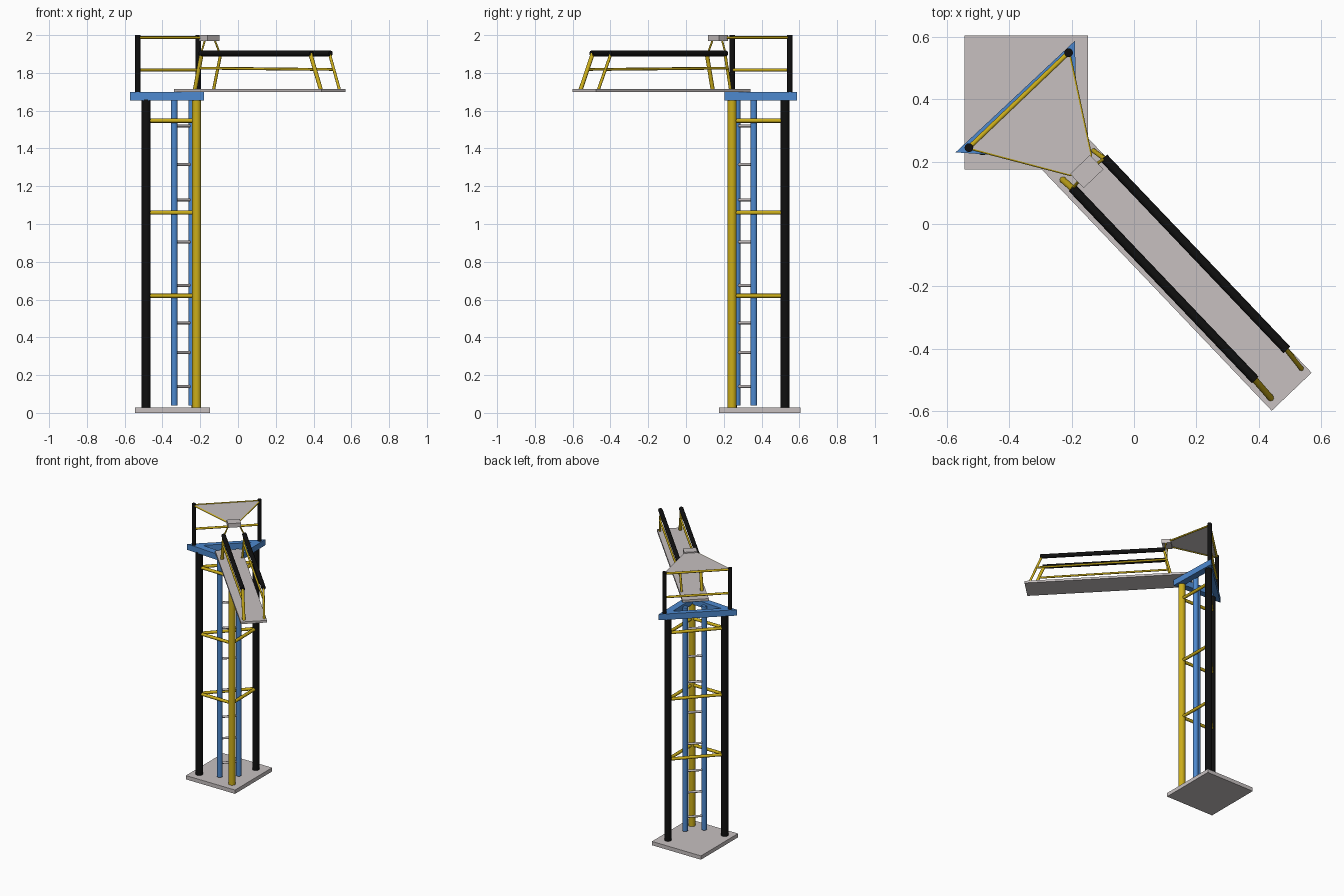
import bpy, bmesh
from mathutils import Vector

if "Cube" in bpy.data.objects:
    bpy.data.objects.remove(bpy.data.objects["Cube"])


def material(name, rgb):
    m = bpy.data.materials.new(name)
    m.diffuse_color = (*rgb, 1)
    m.use_nodes = True
    m.node_tree.nodes["Principled BSDF"].inputs["Base Color"].default_value = m.diffuse_color
    return m


BLACK = material("black", (0.005, 0.005, 0.005))
YELLOW = material("yellow", (0.6, 0.42, 0.01))
BLUE = material("blue", (0.075, 0.25, 0.62))
GREY = material("pale grey", (0.57, 0.53, 0.53))

# Tower axis: u runs along the walkway, v across it
M = Vector((-0.37, 0.3975, 0))
U = Vector((0.69, -0.724, 0))
V = Vector((0.724, 0.69, 0))


def loc(u, v, z):
    return M + U * u + V * v + Vector((0, 0, z))


def finish(name, bm, mat):
    bmesh.ops.recalc_face_normals(bm, faces=bm.faces)
    me = bpy.data.meshes.new(name)
    bm.to_mesh(me)
    bm.free()
    me.materials.append(mat)
    ob = bpy.data.objects.new(name, me)
    bpy.context.collection.objects.link(ob)
    return ob


def tube(name, a, b, r, mat, sides=16):
    a, b = Vector(a), Vector(b)
    bm = bmesh.new()
    bmesh.ops.create_cone(bm, cap_ends=True, segments=sides, radius1=r, radius2=r,
                          depth=(b - a).length)
    q = (b - a).to_track_quat('Z', 'Y')
    for v in bm.verts:
        v.co = q @ v.co + (a + b) / 2
    for f in bm.faces:
        f.smooth = len(f.verts) == 4
    for e in bm.edges:
        if any(len(f.verts) != 4 for f in e.link_faces):
            e.smooth = False
    return finish(name, bm, mat)


def slab(name, points, z0, z1, mat):
    bm = bmesh.new()
    face = bm.faces.new([bm.verts.new((p[0], p[1], z0)) for p in points])
    new = bmesh.ops.extrude_face_region(bm, geom=[face])["geom"]
    for v in new:
        if isinstance(v, bmesh.types.BMVert):
            v.co.z = z1
    return finish(name, bm, mat)


def local_slab(name, uv, z0, z1, mat):
    return slab(name, [loc(u, v, 0) for u, v in uv], z0, z1, mat)


# Base plate
slab("base_plate", [(-0.545, 0.175), (-0.147, 0.175), (-0.147, 0.605), (-0.545, 0.605)],
     0, 0.028, GREY)

# Three lower posts and their triangular bracing
posts = [(-0.486, 0.245), (-0.219, 0.244), (-0.222, 0.524)]
for i, (p, mat) in enumerate(zip(posts, (BLACK, YELLOW, BLACK))):
    tube(f"tower_post_{i}", (*p, 0.025), (*p, 1.66), 0.024, mat)
for z in (0.62, 1.06, 1.547):
    for i in range(3):
        tube("tower_brace", (*posts[i], z), (*posts[(i + 1) % 3], z), 0.011, YELLOW, 10)

# Ladder
for s in (-1, 1):
    tube("ladder_rail", loc(0.114, s * 0.064, 0.04), loc(0.114, s * 0.064, 1.68), 0.018, BLUE)
for z in (0.14, 0.32, 0.477, 0.675, 0.905, 1.128, 1.315, 1.52):
    tube("ladder_rung", loc(0.114, -0.064, z), loc(0.114, 0.064, z), 0.008, GREY, 10)

# Triangular deck frame: three beams around an open hatch
outer = [Vector((-0.573, 0.23)), Vector((-0.18, 0.203)), Vector((-0.19, 0.588))]
centre = sum(outer, Vector((0, 0))) / 3
inner = [centre + (p - centre) * 0.62 for p in outer]
for i in range(3):
    j = (i + 1) % 3
    slab("deck_beam", [outer[i], outer[j], inner[j], inner[i]], 1.655, 1.698, BLUE)

# Upper posts and back guard rails
for s in (-1, 1):
    tube("canopy_post", loc(0, s * 0.221, 1.69), loc(0, s * 0.221, 2.0), 0.014, BLACK)
for z in (1.815, 1.988):
    tube("back_guard_rail", loc(0, -0.221, z), loc(0, 0.221, z), 0.008, YELLOW, 10)

# Canopy: tapering sheet, edge rods and end block
local_slab("canopy_sheet", [(0, -0.221), (0.295, -0.04), (0.295, 0.04), (0, 0.221)],
           1.985, 1.992, GREY)
local_slab("canopy_end_block", [(0.285, -0.044), (0.348, -0.044), (0.348, 0.044),
                                (0.285, 0.044)], 1.97, 2.0, GREY)
for s in (-1, 1):
    tube("canopy_edge_rod", loc(0, s * 0.221, 1.986), loc(0.29, s * 0.042, 1.986),
         0.006, YELLOW, 10)
    tube("canopy_strut", loc(0.32, s * 0.035, 1.975), loc(0.325, s * 0.07, 1.9),
         0.005, YELLOW, 10)

# Walkway plank
local_slab("walkway", [(0.149, -0.1), (1.282, -0.1), (1.282, 0.077), (0.149, 0.077)],
           1.698, 1.714, GREY)

# Walkway handrails with leaning posts and mid rails
for s in (-1, 1):
    tube("handrail", loc(0.322, s * 0.07, 1.903), loc(1.174, s * 0.07, 1.903), 0.015, BLACK)
    r = 0.011 if s < 0 else 0.008
    foot = -0.074 if s < 0 else 0.062
    tube("handrail_near_post", loc(0.282, foot, 1.705), loc(0.33, s * 0.07, 1.9), r, YELLOW, 10)
    tube("handrail_far_post", loc(1.252, foot, 1.705), loc(1.165, s * 0.07, 1.9), r, YELLOW, 10)
    tube("handrail_mid_rail", loc(0.309, s * 0.07, 1.825), loc(1.203, s * 0.07, 1.818),
         0.007, YELLOW, 10)
